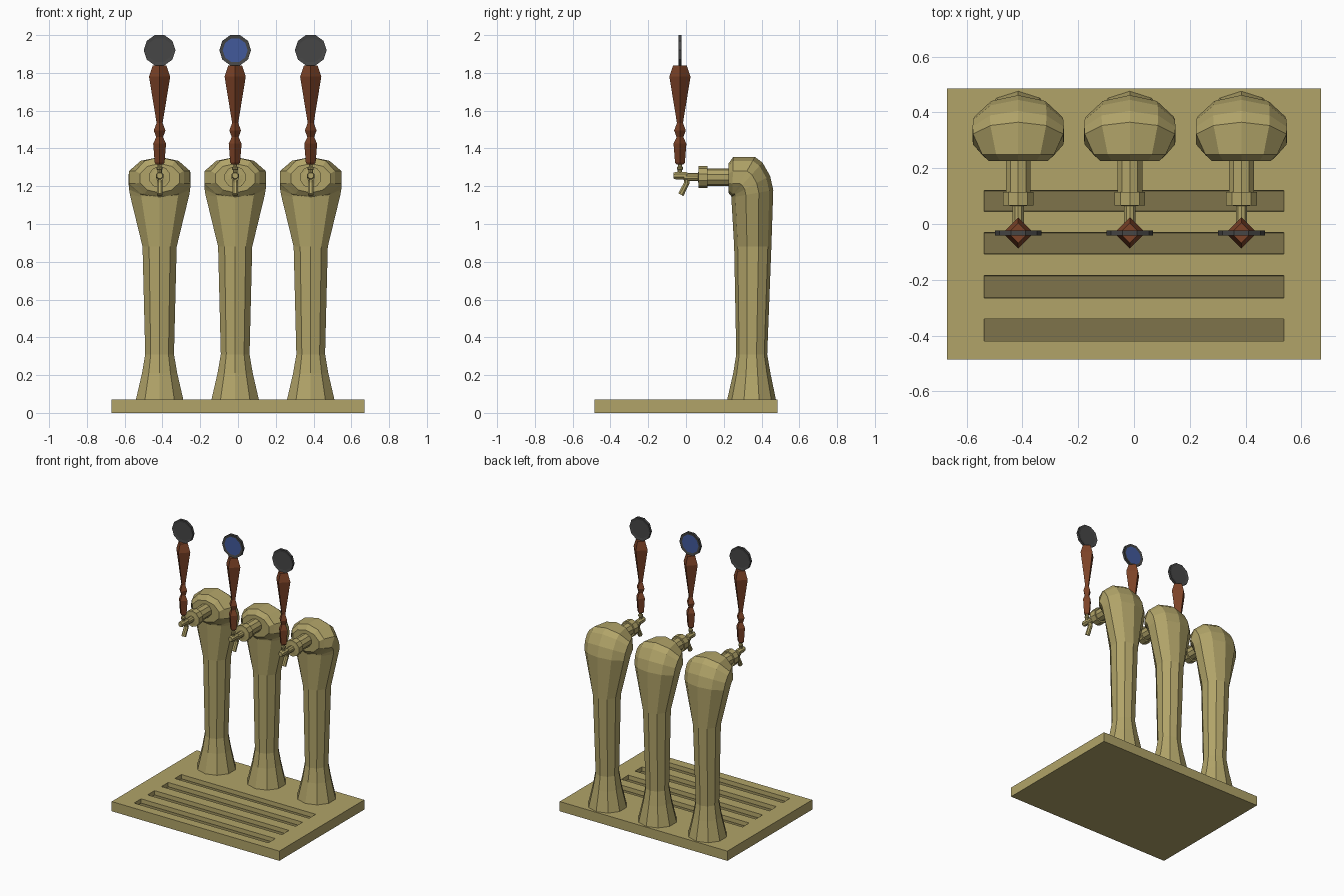
import bpy, bmesh
from math import sin, cos, radians, tau
from mathutils import Vector

if "Cube" in bpy.data.objects:
    bpy.data.objects.remove(bpy.data.objects["Cube"])


def material(name, rgb):
    m = bpy.data.materials.new(name)
    m.use_nodes = True
    m.diffuse_color = (*rgb, 1)
    m.node_tree.nodes["Principled BSDF"].inputs["Base Color"].default_value = (*rgb, 1)
    return m


brass = material("brass", (0.44, 0.37, 0.14))
dark_brass = material("dark brass", (0.21, 0.175, 0.07))
wood = material("red brown wood", (0.2, 0.055, 0.02))
charcoal = material("charcoal", (0.062, 0.062, 0.062))
blue = material("blue", (0.055, 0.1, 0.33))


def finish(name, bm, mats, x=0):
    bmesh.ops.recalc_face_normals(bm, faces=bm.faces)
    me = bpy.data.meshes.new(name)
    bm.to_mesh(me)
    bm.free()
    for m in mats:
        me.materials.append(m)
    ob = bpy.data.objects.new(name, me)
    ob.location.x = x
    bpy.context.collection.objects.link(ob)
    return ob


def loft(rings, n, phase=0):
    """Skin elliptical rings, each given by two opposite (y, z) points and an x radius."""
    bm = bmesh.new()
    loops = []
    for a, b, rx in rings:
        a, b = Vector((0, *a)), Vector((0, *b))
        mid, half = (a + b) / 2, (b - a) / 2
        angles = [radians(phase) + tau * i / n for i in range(n)]
        loops.append([bm.verts.new(mid + half * cos(t) + Vector((rx * sin(t), 0, 0)))
                      for t in angles])
    for lo, hi in zip(loops, loops[1:]):
        for i in range(n):
            j = (i + 1) % n
            bm.faces.new((lo[i], lo[j], hi[j], hi[i]))
    bm.faces.new(loops[0])
    bm.faces.new(loops[-1])
    return bm


def upright(y, profile):
    return [((y - r, z), (y + r, z), r) for r, z in profile]


def lengthwise(z, profile):
    return [((y, z - r), (y, z + r), r) for r, y in profile]


# Drip tray with four sunken slots
TOP = 0.07
SLOTS = [(0.045, 0.12), (-0.108, -0.03), (-0.265, -0.185), (-0.42, -0.34)]
HALF = 0.537
bm = bmesh.new()
bmesh.ops.create_cube(bm, size=1)
for v in bm.verts:
    v.co = (v.co.x * 1.34, v.co.y * 0.97, (v.co.z + 0.5) * TOP)
cuts = [((s * HALF, 0, 0), (1, 0, 0)) for s in (-1, 1)]
cuts += [((0, y, 0), (0, 1, 0)) for pair in SLOTS for y in pair]
for co, no in cuts:
    bmesh.ops.bisect_plane(bm, geom=bm.verts[:] + bm.edges[:] + bm.faces[:],
                           plane_co=co, plane_no=no)
bmesh.ops.recalc_face_normals(bm, faces=bm.faces)
floors = []
for f in bm.faces:
    c = f.calc_center_median()
    if f.normal.z > 0.9 and abs(c.x) < HALF and any(a < c.y < b for a, b in SLOTS):
        floors.append(f)
bmesh.ops.inset_region(bm, faces=floors, thickness=0.002, depth=-0.03)
for f in floors:
    f.material_index = 1
finish("drip_tray", bm, [brass, dark_brass])

# Tower: flared foot, slim column, head bending forward to a blunt nose
TOWER = [
    ((0.218, 0.07), (0.476, 0.07), 0.132),
    ((0.25, 0.21), (0.447, 0.21), 0.098),
    ((0.266, 0.31), (0.43, 0.31), 0.08),
    ((0.255, 0.88), (0.452, 0.88), 0.095),
    ((0.24, 1.14), (0.462, 1.18), 0.165),
    ((0.24, 1.145), (0.445, 1.255), 0.17),
    ((0.24, 1.143), (0.405, 1.325), 0.172),
    ((0.242, 1.14), (0.365, 1.355), 0.17),
    ((0.245, 1.14), (0.25, 1.355), 0.135),
    ((0.225, 1.165), (0.225, 1.32), 0.11),
]
# Pipe with collar, thin neck
PIPE = [(0.047, 0.24), (0.047, 0.115), (0.058, 0.115), (0.058, 0.067),
        (0.045, 0.067), (0.021, 0.064), (0.021, -0.01)]
VALVE = [(0.016, 0.01), (0.021, 0), (0.021, -0.055), (0.016, -0.067)]
SPOUT = [((-0.014, 1.245), (0.018, 1.245), 0.016),
         ((-0.012, 1.22), (0.019, 1.212), 0.016),
         ((-0.042, 1.163), (-0.013, 1.147), 0.016)]
STEM = [(0.012, 1.26), (0.012, 1.285), (0.016, 1.29), (0.016, 1.3),
        (0.01, 1.305), (0.01, 1.33)]
HANDLE = [(0.018, 1.315), (0.026, 1.325), (0.034, 1.425), (0.018, 1.46), (0.031, 1.495),
          (0.016, 1.535), (0.056, 1.78), (0.036, 1.84)]
HANDLE_Y = -0.032

for side, x in (("right", -0.415), ("middle", -0.015), ("left", 0.385)):
    def part(name, bm, *mats):
        finish(f"{side}_{name}", bm, mats, x)

    part("tower", loft(TOWER, 10), brass)
    part("pipe", loft(lengthwise(1.248, PIPE), 10), brass)
    part("valve", loft(lengthwise(1.256, VALVE), 8, 22.5), brass)
    part("spout", loft(SPOUT, 8, 22.5), brass)
    part("handle_stem", loft(upright(HANDLE_Y, STEM), 8), brass)
    part("handle", loft(upright(HANDLE_Y, HANDLE), 4), wood)

    # Round badge on the handle, with a shallow centre on both faces
    bm = loft(lengthwise(1.92, [(0.084, HANDLE_Y - 0.009), (0.084, HANDLE_Y + 0.009)]), 10, 90)
    bmesh.ops.recalc_face_normals(bm, faces=bm.faces)
    centres = [f for f in bm.faces if len(f.verts) == 10]
    bmesh.ops.inset_individual(bm, faces=centres, thickness=0.018, depth=-0.003)
    for f in centres:
        f.material_index = 1
    part("badge", bm, charcoal, blue if side == "middle" else charcoal)
